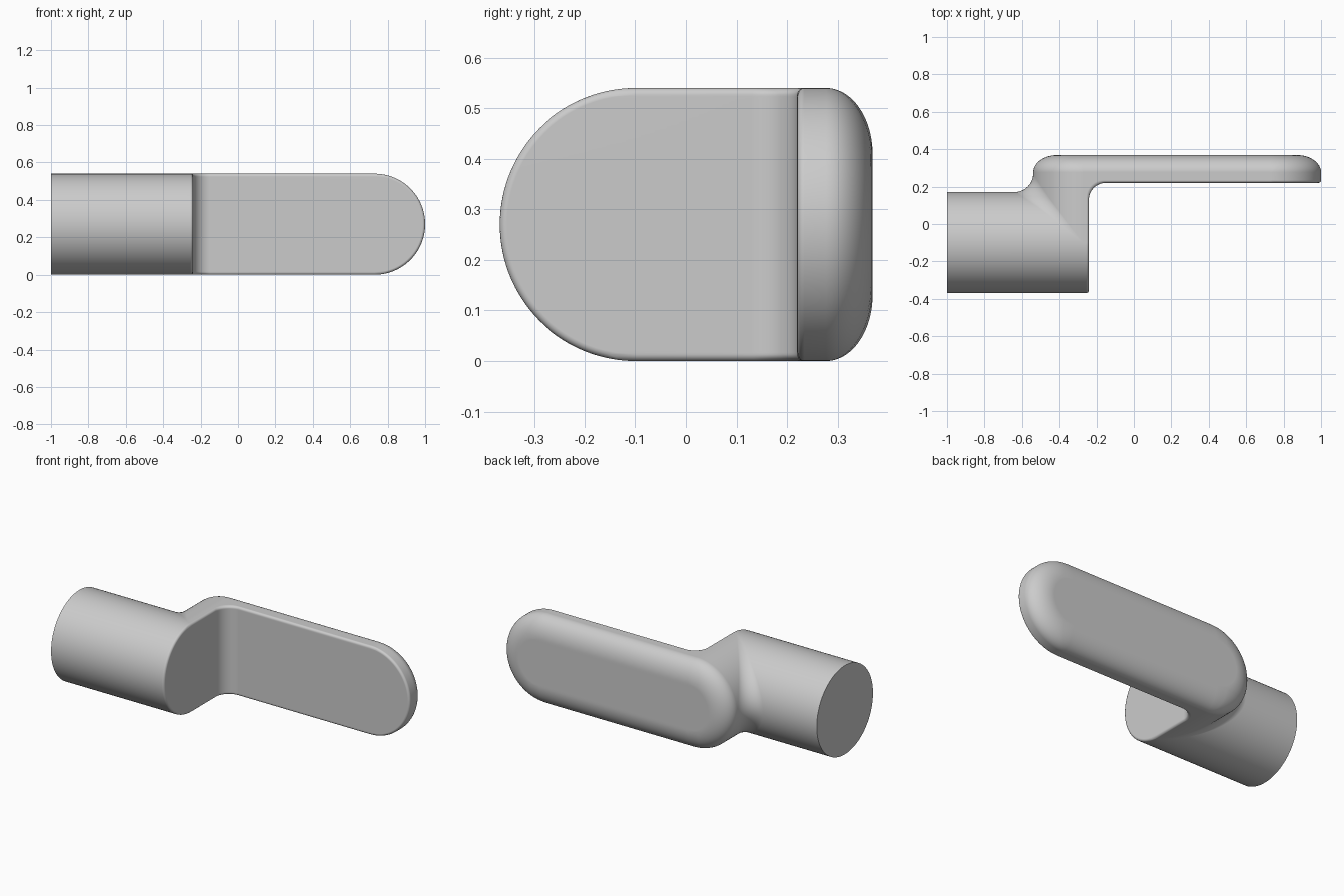
import bpy, bmesh
from math import sin, cos, acos, tan, sqrt, pi, radians

if "Cube" in bpy.data.objects:
    bpy.data.objects.remove(bpy.data.objects["Cube"])

R = 0.27                    # shared radius of the barrel and the rounded blade ends
BARREL_Y = -0.099           # barrel axis
FACE_X = -0.24              # inner end of barrel
UNDER_Y, TOP_Y = 0.22, 0.369
END_L, END_R = -0.27, 0.73  # centres of the blade's round ends
SLICES = 72


def rounding(dz, inset, height, n):
    """(half width, rise) along a rounded rim, cut at distance dz from the middle."""
    depth = min(inset, R - abs(dz))
    a_max = acos(1 - depth / inset)
    out = []
    for k in range(n + 1):
        a = a_max * k / n
        d = inset * (1 - cos(a))
        out.append((sqrt(max(0, (R - d) ** 2 - dz * dz)), height * sin(a)))
    return out


def arc(cx, cy, r, a0, a1, n=12):
    return [(cx + r * cos(radians(a0 + (a1 - a0) * k / n)),
             cy + r * sin(radians(a0 + (a1 - a0) * k / n))) for k in range(n + 1)]


def outline(theta):
    """Horizontal section of the whole handle at height R + R sin(theta)."""
    dz = R * sin(theta)
    w = R * cos(theta)
    small = rounding(dz, 0.014, 0.014, 4)
    big = rounding(dz, 0.13, 0.092, 12)
    # barrel front and its softened inner rim
    pts = [(-1, BARREL_Y - w)]
    pts += [(FACE_X - 0.014 + h, BARREL_Y - hw) for hw, h in small]
    # inner fillet from the end face to the blade underside
    fx = FACE_X - 0.014 + small[-1][1]
    uy = UNDER_Y + 0.014 - small[-1][1]
    pts += arc(fx + 0.09, uy - 0.09, 0.09, 180, 90)
    # blade tip, outer rim and heel
    pts += [(END_R + hw, UNDER_Y + 0.014 - h) for hw, h in reversed(small)]
    pts += [(END_R + hw, TOP_Y - 0.092 + h) for hw, h in big]
    pts += [(END_L - hw, TOP_Y - 0.092 + h) for hw, h in reversed(big)]
    # concave blend from the heel into the barrel, fading out at the sides
    f = 0.1 * tan(acos(min(1, sin(theta) ** 2)) / 2)
    pts += arc(END_L - w - f, BARREL_Y + w + f, f, 0, -90)
    pts.append((-1, BARREL_Y + w))
    return [(x, y, R + dz) for x, y in pts]


# Loft the sections into one solid
bm = bmesh.new()
lim = radians(89.5)
rings = [[bm.verts.new(p) for p in outline(-lim + 2 * lim * i / SLICES)]
         for i in range(SLICES + 1)]
count = len(rings[0])
for a, b in zip(rings, rings[1:]):
    for j in range(count):
        k = (j + 1) % count
        bm.faces.new((a[j], a[k], b[k], b[j]))
bm.faces.new(rings[0])
bm.faces.new(rings[-1])
bmesh.ops.remove_doubles(bm, verts=bm.verts, dist=1e-5)
bmesh.ops.recalc_face_normals(bm, faces=bm.faces)
mesh = bpy.data.meshes.new("lever_handle")
bm.to_mesh(mesh)
bm.free()

handle = bpy.data.objects.new("lever_handle", mesh)
bpy.context.collection.objects.link(handle)
bpy.context.view_layer.objects.active = handle
handle.select_set(True)
bpy.ops.object.shade_smooth_by_angle(angle=radians(35))
weighted = handle.modifiers.new("weighted_normals", 'WEIGHTED_NORMAL')
weighted.keep_sharp = True
